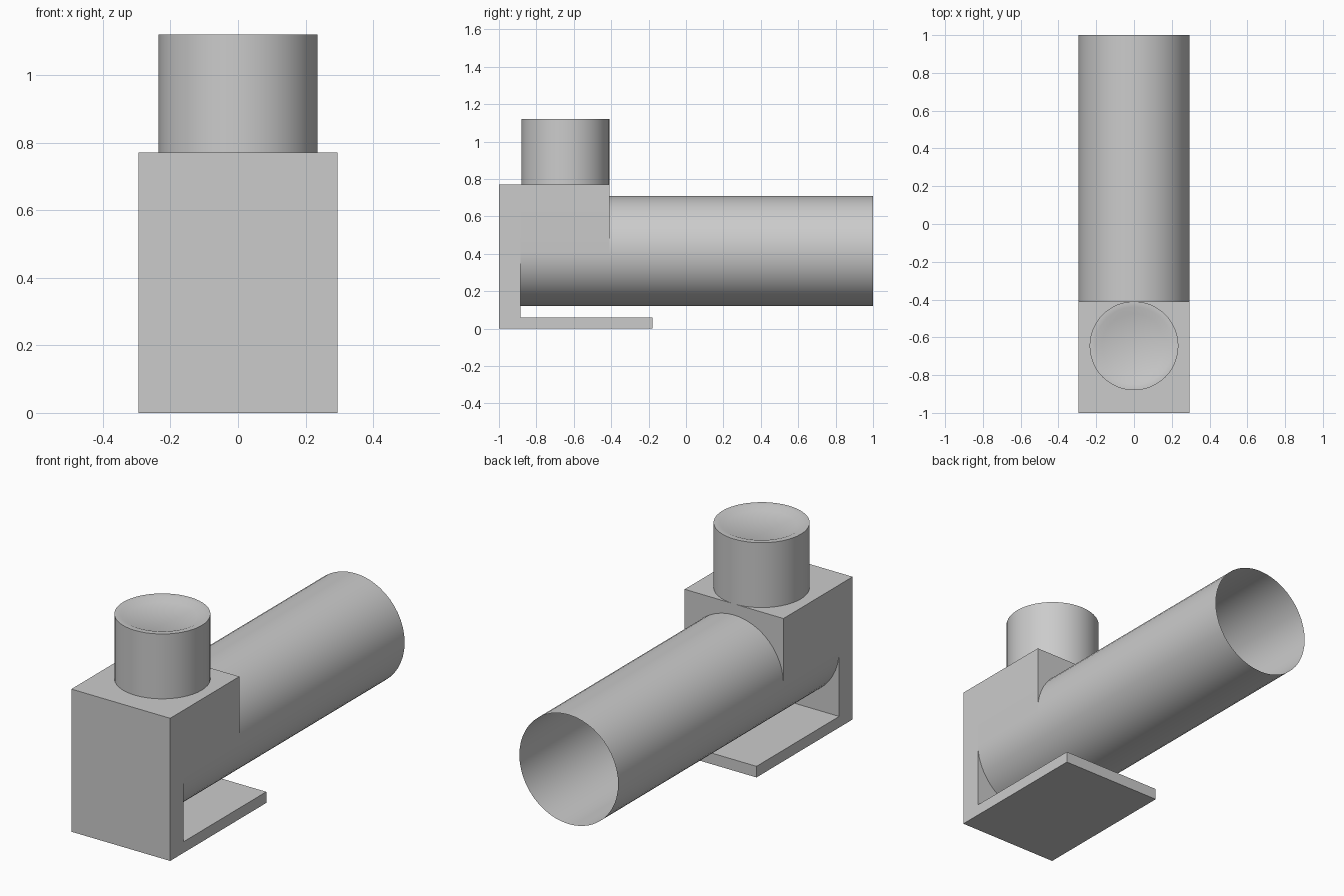
import bpy, bmesh
from math import sin, cos, pi, radians

if "Cube" in bpy.data.objects:
    bpy.data.objects.remove(bpy.data.objects["Cube"])

R = 0.295        # pipe radius, also half the bracket width
AXIS_Z = 0.415   # pipe centre height
SEG = 48


def finish(name, bm, recalc=True):
    if recalc:
        bmesh.ops.recalc_face_normals(bm, faces=bm.faces[:])
    mesh = bpy.data.meshes.new(name)
    bm.to_mesh(mesh)
    bm.free()
    ob = bpy.data.objects.new(name, mesh)
    bpy.context.collection.objects.link(ob)
    bpy.ops.object.select_all(action='DESELECT')
    ob.select_set(True)
    bpy.context.view_layer.objects.active = ob
    bpy.ops.object.shade_smooth_by_angle(angle=radians(30))
    return ob


def prism(name, points, offset):
    """Extrude a closed outline along an offset vector."""
    bm = bmesh.new()
    face = bm.faces.new([bm.verts.new(p) for p in points])
    new = bmesh.ops.extrude_face_region(bm, geom=[face], use_keep_orig=True)
    bmesh.ops.translate(bm, vec=offset,
                        verts=[v for v in new['geom'] if isinstance(v, bmesh.types.BMVert)])
    return finish(name, bm)


def rings(name, loops, cap_end=False):
    """Skin a surface through a list of point loops."""
    bm = bmesh.new()
    rows = [[bm.verts.new(p) for p in loop] for loop in loops]
    for a, b in zip(rows, rows[1:]):
        for i in range(SEG):
            j = (i + 1) % SEG
            bm.faces.new((a[i], a[j], b[j], b[i]))
    if cap_end:
        bm.faces.new(rows[-1])
    return finish(name, bm, recalc=False)


# L-shaped bracket: front wall and foot plate
profile = [(-1, 0), (-0.18, 0), (-0.18, 0.06), (-0.885, 0.06), (-0.885, 0.77), (-1, 0.77)]
prism("bracket", [(-R, y, z) for y, z in profile], (2 * R, 0, 0))

# Housing: square on top, rounded underneath to match the pipe
arc = [pi + pi * i / (SEG // 2) for i in range(SEG // 2 + 1)]
outline = [(R * cos(a), -0.885, AXIS_Z + R * sin(a)) for a in arc]
outline += [(R, -0.885, 0.77), (-R, -0.885, 0.77)]
prism("housing", outline, (0, 0.475, 0))

# Open thin-walled pipe running to the back
angles = [2 * pi * i / SEG for i in range(SEG)]
rings("pipe", [[(R * cos(a), y, AXIS_Z + R * sin(a)) for a in angles] for y in (1, -0.41)])

# Vertical neck with a rim and slightly sunk disc on top
neck = [(0.235, 0.77), (0.235, 1.12), (0.205, 1.12), (0.17, 1.105)]
rings("neck", [[(r * cos(a), -0.645 + r * sin(a), z) for a in angles] for r, z in neck],
      cap_end=True)
